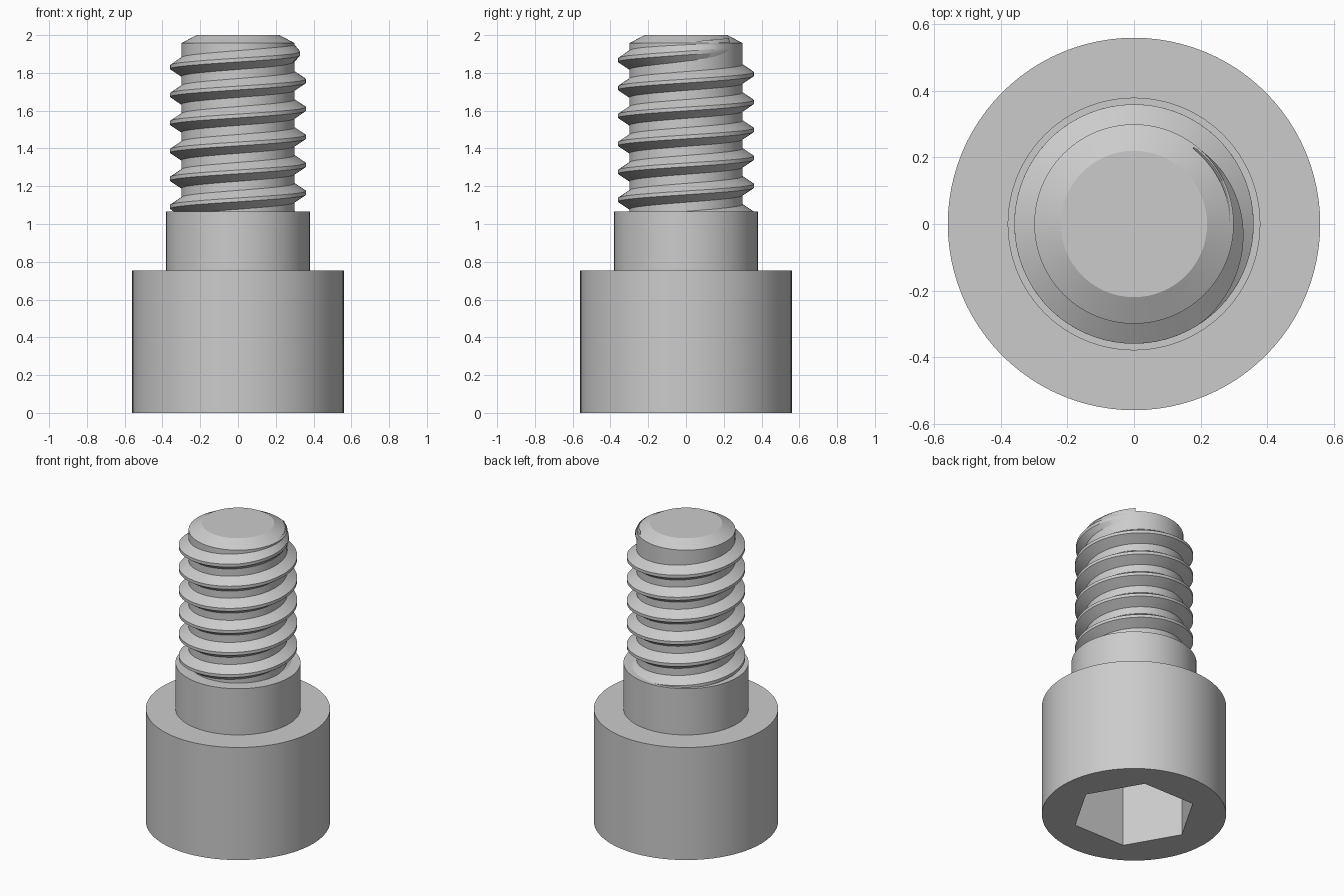
import bpy, bmesh, math

if "Cube" in bpy.data.objects:
    bpy.data.objects.remove(bpy.data.objects["Cube"])

SEG = 96
PITCH = 0.148
CORE_R, CREST_R = 0.30, 0.36

steel = bpy.data.materials.new("steel_grey")
steel.diffuse_color = (0.6, 0.6, 0.6, 1)
steel.use_nodes = True
steel.node_tree.nodes["Principled BSDF"].inputs["Base Color"].default_value = steel.diffuse_color


def finish(bm, name):
    bmesh.ops.recalc_face_normals(bm, faces=bm.faces)
    me = bpy.data.meshes.new(name)
    bm.to_mesh(me)
    bm.free()
    ob = bpy.data.objects.new(name, me)
    me.materials.append(steel)
    bpy.context.collection.objects.link(ob)
    return ob


def activate(ob):
    bpy.ops.object.select_all(action='DESELECT')
    ob.select_set(True)
    bpy.context.view_layer.objects.active = ob


def smooth(ob):
    activate(ob)
    bpy.ops.object.shade_smooth_by_angle(angle=math.radians(25))


def lathe(name, profile, seg=SEG):
    """Revolve (radius, height) points about z and cap both ends."""
    bm = bmesh.new()
    rings = [[bm.verts.new((r * math.cos(2 * math.pi * i / seg),
                            r * math.sin(2 * math.pi * i / seg), z))
              for i in range(seg)] for r, z in profile]
    for a, b in zip(rings, rings[1:]):
        for i in range(seg):
            j = (i + 1) % seg
            bm.faces.new((a[i], a[j], b[j], b[i]))
    bm.faces.new(rings[0])
    bm.faces.new(rings[-1])
    return finish(bm, name)


# Head, shoulder and chamfered core as one turned body
body = lathe("bolt_body", [(0.56, 0), (0.56, 0.755), (0.38, 0.755), (0.38, 1.065),
                           (CORE_R, 1.065), (CORE_R, 1.957), (0.22, 2.0)])

# Hexagonal socket cut into the underside of the head
cutter = lathe("socket_cutter", [(0.38, -0.1), (0.38, 0.45)], 6)
cutter.hide_render = True
cut = body.modifiers.new("socket", 'BOOLEAN')
cut.operation = 'DIFFERENCE'
cut.solver = 'EXACT'
cut.object = cutter
activate(body)
bpy.ops.object.modifier_apply(modifier=cut.name)
bpy.data.objects.remove(cutter)
smooth(body)

# Helical thread ridge: starts inside the shoulder, runs out near the tip
STEPS = 72
FADE_START, FADE_END = math.radians(-55), math.radians(52)
start = -2 * math.pi * 6 - math.radians(60)
count = int((FADE_END - start) / (2 * math.pi) * STEPS)
bm = bmesh.new()
sections = []
for i in range(count + 1):
    a = start + (FADE_END - start) * i / count
    fade = min(1, max(0, (FADE_END - a) / (FADE_END - FADE_START)))
    crest = CORE_R - 0.003 + (CREST_R - CORE_R + 0.003) * fade
    zc = 1.905 + PITCH * a / (2 * math.pi)
    shape = [(CORE_R - 0.012, -0.058), (crest, -0.01), (crest, 0.01), (CORE_R - 0.012, 0.058)]
    sections.append([bm.verts.new((r * math.cos(a), r * math.sin(a), zc + dz))
                     for r, dz in shape])
for p, q in zip(sections, sections[1:]):
    for k in range(4):
        m = (k + 1) % 4
        bm.faces.new((p[k], p[m], q[m], q[k]))
bm.faces.new(sections[0])
bm.faces.new(sections[-1])
smooth(finish(bm, "thread"))
